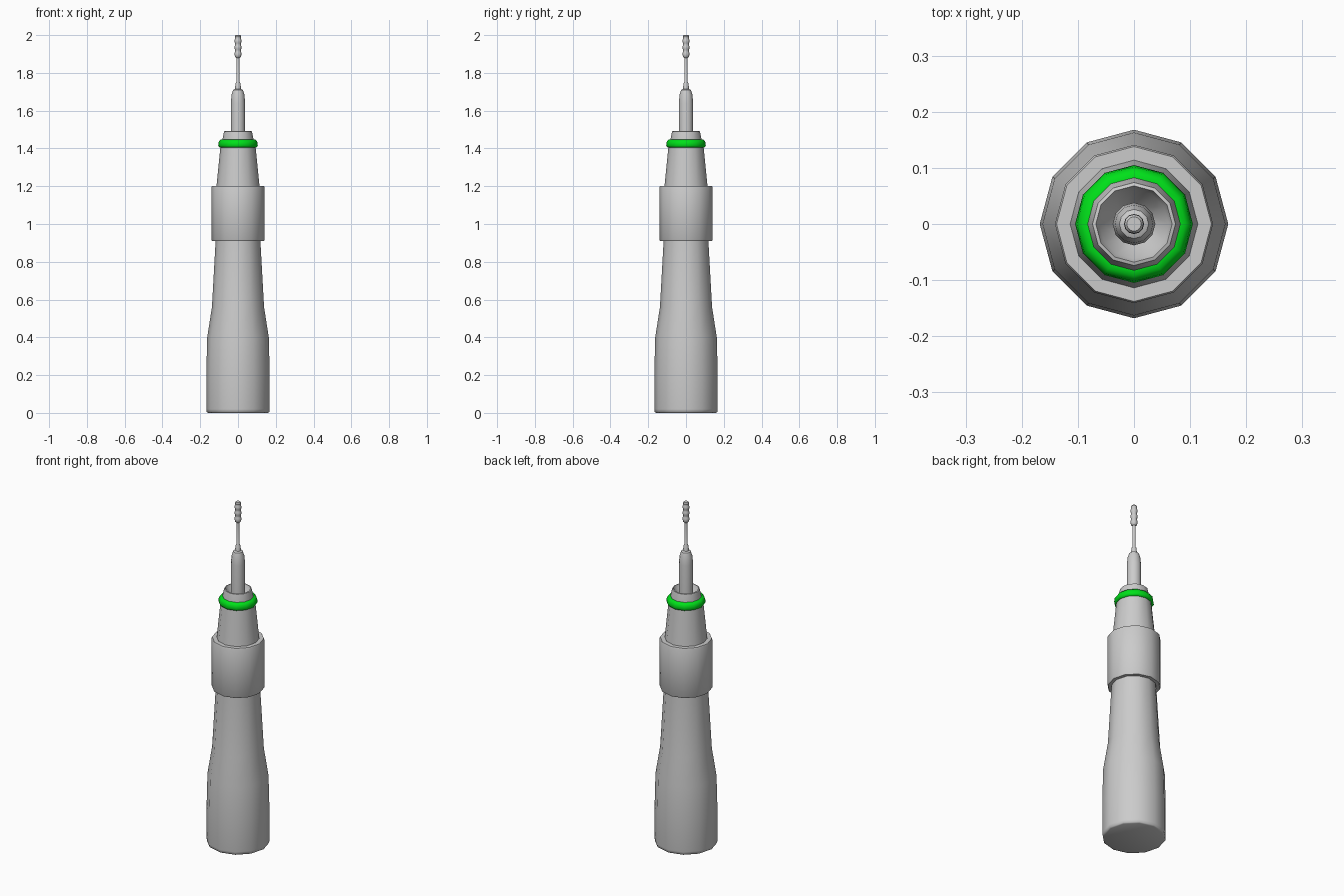
import bpy, bmesh, math

if "Cube" in bpy.data.objects:
    bpy.data.objects.remove(bpy.data.objects["Cube"])

def lathe(name, profile, sides=12, closed=False, angle=40, color=None):
    """Revolve (radius, z) points around z; cap open ends or close the loop."""
    bm = bmesh.new()
    rings = []
    for r, z in profile:
        rings.append([bm.verts.new((r * math.cos(2 * math.pi * i / sides),
                                    r * math.sin(2 * math.pi * i / sides), z))
                      for i in range(sides)])
    pairs = list(zip(rings, rings[1:]))
    if closed:
        pairs.append((rings[-1], rings[0]))
    for a, b in pairs:
        for i in range(sides):
            j = (i + 1) % sides
            bm.faces.new((a[i], a[j], b[j], b[i]))
    if not closed:
        bm.faces.new(rings[0][::-1])
        bm.faces.new(rings[-1])
    bmesh.ops.recalc_face_normals(bm, faces=bm.faces)
    me = bpy.data.meshes.new(name)
    bm.to_mesh(me)
    bm.free()
    ob = bpy.data.objects.new(name, me)
    bpy.context.collection.objects.link(ob)
    if color:
        mat = bpy.data.materials.new(name + "_paint")
        mat.diffuse_color = color
        mat.use_nodes = True
        mat.node_tree.nodes["Principled BSDF"].inputs["Base Color"].default_value = mat.diffuse_color
        me.materials.append(mat)
    bpy.ops.object.select_all(action='DESELECT')
    ob.select_set(True)
    bpy.context.view_layer.objects.active = ob
    bpy.ops.object.shade_smooth_by_angle(angle=math.radians(angle))
    return ob

# Handle with a slight waist
lathe("handle", [(0.158, 0), (0.166, 0.004), (0.168, 0.02), (0.168, 0.2), (0.163, 0.40),
                 (0.138, 0.56), (0.118, 0.92)], angle=70)

# Grip collar with chamfered rims
lathe("collar", [(0.112, 0.91), (0.137, 0.91), (0.141, 0.917), (0.141, 1.195),
                 (0.138, 1.202), (0.108, 1.202)])

# Tapered nose above the collar
lathe("nose_cone", [(0.115, 1.19), (0.093, 1.41)])

# Green marker ring
lathe("marker_ring", [(0.085, 1.405), (0.098, 1.405), (0.105, 1.415), (0.102, 1.435),
                      (0.092, 1.447), (0.080, 1.447)],
      closed=True, angle=70, color=(0.0, 0.75, 0.01, 1))

# Open cup that holds the stem
lathe("nose_cup", [(0.086, 1.40), (0.083, 1.445), (0.074, 1.49), (0.068, 1.492),
                   (0.062, 1.475), (0.034, 1.44)])

# Stem with rounded shoulder
lathe("stem", [(0.038, 1.42), (0.038, 1.64), (0.034, 1.685), (0.026, 1.71),
               (0.014, 1.716)])

# Thin shaft with flared foot
lathe("bit_shaft", [(0.016, 1.70), (0.014, 1.742), (0.008, 1.755), (0.008, 1.89)])

# Ribbed cutting tip
tip = [(0.010, 1.88), (0.016, 1.885)]
for k in range(3):
    z = 1.895 + 0.034 * k
    tip += [(0.018, z), (0.018, z + 0.012), (0.015, z + 0.018), (0.015, z + 0.026)]
tip += [(0.017, 1.994), (0.013, 2.0)]
lathe("cutting_tip", tip)
